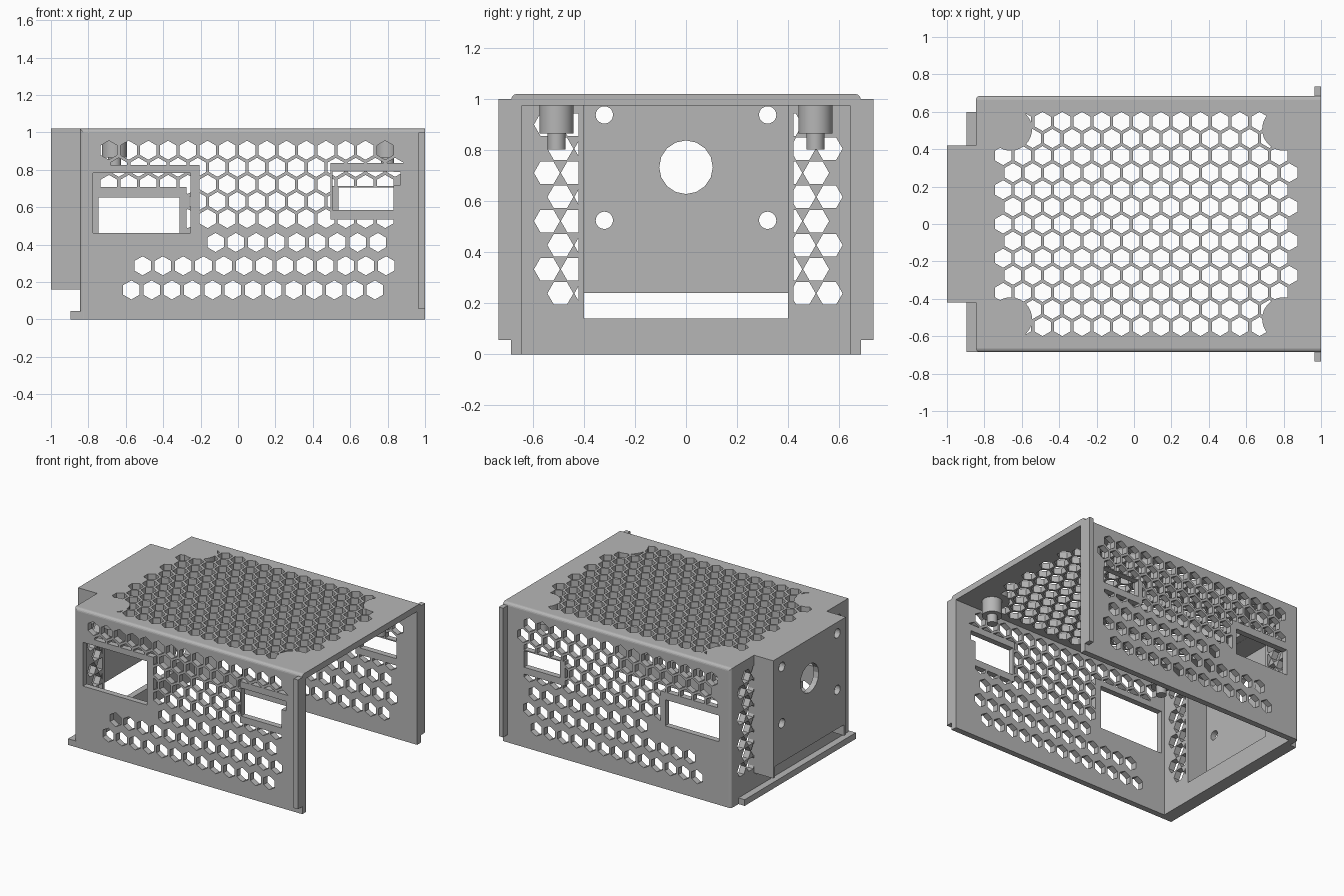
import bpy, bmesh
from math import pi, cos, sin
from mathutils import Vector

cube = bpy.data.objects.get("Cube")
if cube:
    bpy.data.objects.remove(cube, do_unlink=True)

grey = bpy.data.materials.new("plain grey")
grey.use_nodes = True
grey.diffuse_color = (0.47, 0.47, 0.47, 1)
grey.node_tree.nodes["Principled BSDF"].inputs["Base Color"].default_value = grey.diffuse_color

PITCH, ROW, HEX = 0.1055, 0.0914, 0.051


def finish(name, bm):
    bmesh.ops.recalc_face_normals(bm, faces=bm.faces)
    mesh = bpy.data.meshes.new(name)
    bm.to_mesh(mesh)
    bm.free()
    mesh.materials.append(grey)
    ob = bpy.data.objects.new(name, mesh)
    bpy.context.collection.objects.link(ob)
    return ob


def add_box(bm, x, y, z):
    verts = bmesh.ops.create_cube(bm, size=1)["verts"]
    for v in verts:
        v.co = Vector([r[0] if c < 0 else r[1] for r, c in zip((x, y, z), v.co)])


def boxes(name, *specs):
    bm = bmesh.new()
    for s in specs:
        add_box(bm, *s)
    return finish(name, bm)


def prisms(name, points, radius, sides, axis, low, high, turn=0.0):
    """Regular prisms at 2D points, extruded along the given axis."""
    bm = bmesh.new()
    for u, v in points:
        rings = []
        for w in (low, high):
            ring = []
            for i in range(sides):
                a = turn + 2 * pi * i / sides
                co = [u + radius * cos(a), v + radius * sin(a)]
                co.insert(axis, w)
                ring.append(bm.verts.new(co))
            rings.append(ring)
        a, b = rings
        bm.faces.new(a)
        bm.faces.new(b)
        for i in range(sides):
            j = (i + 1) % sides
            bm.faces.new((a[i], a[j], b[j], b[i]))
    return finish(name, bm)


def cut(target, *cutters):
    """Subtract the cutters, apply the result and remove the cutters."""
    for c in cutters:
        mod = target.modifiers.new("cut", 'BOOLEAN')
        mod.operation, mod.solver, mod.object = 'DIFFERENCE', 'EXACT', c
        c.hide_render = True
    bpy.context.view_layer.update()
    dg = bpy.context.evaluated_depsgraph_get()
    mesh = bpy.data.meshes.new_from_object(target.evaluated_get(dg))
    target.modifiers.clear()
    target.data = mesh
    for c in cutters:
        bpy.data.objects.remove(c, do_unlink=True)
    return target


# Outer shell with rounded long top edges and rear corners
bm = bmesh.new()
add_box(bm, (-0.845, 1), (-0.685, 0.685), (0, 1.02))
round_edges = []
for e in bm.edges:
    a, b = e.verts[0].co, e.verts[1].co
    long_top = a.z > 0.5 and b.z > 0.5 and abs(a.x - b.x) > 1
    rear_corner = a.x < 0 and b.x < 0 and abs(a.z - b.z) > 0.5
    if long_top or rear_corner:
        round_edges.append(e)
bmesh.ops.bevel(bm, geom=round_edges, offset=0.022, segments=4, profile=0.5, affect='EDGES')
body = finish("cover_shell", bm)
cut(body, boxes("cavity", ((-0.8, 1.2), (-0.642, 0.642), (-0.2, 0.975))),
    boxes("rear_opening", ((-0.9, -0.7), (-0.4, 0.4), (0.14, 0.974))))

# Top vent, kept solid around the corner posts
posts = [(x, y) for x in (-0.66, 0.8) for y in (-0.507, 0.507)]
top_points = [(-0.7 + PITCH * (i + (k % 2) / 2), k * ROW)
              for k in range(-6, 7) for i in range(15)]
top_vent = prisms("top_vent", top_points, HEX, 6, 2, 0.93, 1.08, pi / 6)
cut(top_vent,
    prisms("post_margin", posts, 0.115, 32, 2, 0.8, 1.2),
    boxes("corner_margin", *[(x, y, (0.85, 1.15))
                             for x in ((-1.1, -0.655), (0.82, 1.1))
                             for y in ((-0.8, -0.415), (0.415, 0.8))]))
cut(body, top_vent)

# Side vents: tight upper rows and wider lower rows
side_points = [(-0.69 + PITCH * (i + (k % 2) / 2), 0.905 - k * ROW)
               for k in range(5) for i in range(15)]
for z, start, count in ((0.412, -0.12, 9), (0.287, -0.51, 13), (0.158, -0.57, 13)):
    side_points += [(start + 0.1085 * i, z) for i in range(count)]


def side_wall(y0, y1, margins, windows):
    vent = prisms("side_vent", side_points, HEX, 6, 1, y0, y1, pi / 6)
    cut(vent, *[boxes("margin", (x, (y0 - 0.05, y1 + 0.05), z)) for x, z in margins])
    cut(body, vent)
    cut(body, *[boxes("window", (x, (y0, y1), z)) for x, z in windows])


side_wall(-0.75, -0.6,
          [((-0.87, -0.205), (0.42, 0.825)), ((0.495, 0.93), (0.535, 0.837))],
          [((-0.775, -0.255), (0.462, 0.782)),
           ((0.505, 0.832), (0.585, 0.79)), ((0.8, 0.87), (0.72, 0.789))])
side_wall(0.6, 0.75,
          [((-0.87, -0.275), (0.42, 0.708)), ((0.5, 0.93), (0.535, 0.713))],
          [((-0.745, -0.312), (0.462, 0.653)), ((0.538, 0.832), (0.585, 0.705))])

# Rear vents on both sides of the rear housing
rear_points = []
for k in range(8):
    for i in range(11):
        y = -0.545 + PITCH * (i + (k % 2) / 2)
        if 0.36 < abs(y) < 0.58:
            rear_points.append((y, 0.9 - 0.0945 * k))
rear_vent = prisms("rear_vent", rear_points, HEX, 6, 0, -0.9, -0.75)
cut(rear_vent, boxes("housing_margin", ((-1, -0.7), (-0.422, 0.422), (0, 1.1))))
cut(body, rear_vent)

# Rear housing with a fan hole, screw holes and an open lower slot
housing = boxes("rear_housing", ((-1, -0.845), (-0.42, 0.42), (0.16, 1.02)))
cut(housing,
    boxes("housing_cavity", ((-0.96, -0.7), (-0.4, 0.4), (0.05, 0.975))),
    boxes("slot", ((-1.1, -0.9), (-0.399, 0.399), (0.1, 0.24))),
    prisms("large_hole", [(0, 0.733)], 0.105, 16, 0, -1.1, -0.9),
    prisms("screw_holes", [(y, z) for y in (-0.32, 0.32) for z in (0.525, 0.938)],
           0.034, 20, 0, -1.1, -0.9))

# Flanges that slot into the neighbouring panels
boxes("rear_bottom_flange", ((-0.895, -0.83), (-0.685, 0.6), (0, 0.045)))
for label, s in (("right", -1), ("left", 1)):
    ys = sorted((s * 0.67, s * 0.735))
    boxes(label + "_edge_flange", ((0.965, 1), ys, (0.055, 1.0)))

# Stepped mounting posts under the top
for i, p in enumerate(posts):
    for part, r, lo, hi in (("post", 0.067, 0.865, 0.98), ("post_pin", 0.035, 0.803, 0.87)):
        ob = prisms("%s_%d" % (part, i + 1), [p], r, 32, 2, lo, hi)
        bpy.ops.object.select_all(action='DESELECT')
        ob.select_set(True)
        bpy.context.view_layer.objects.active = ob
        bpy.ops.object.shade_smooth_by_angle()
